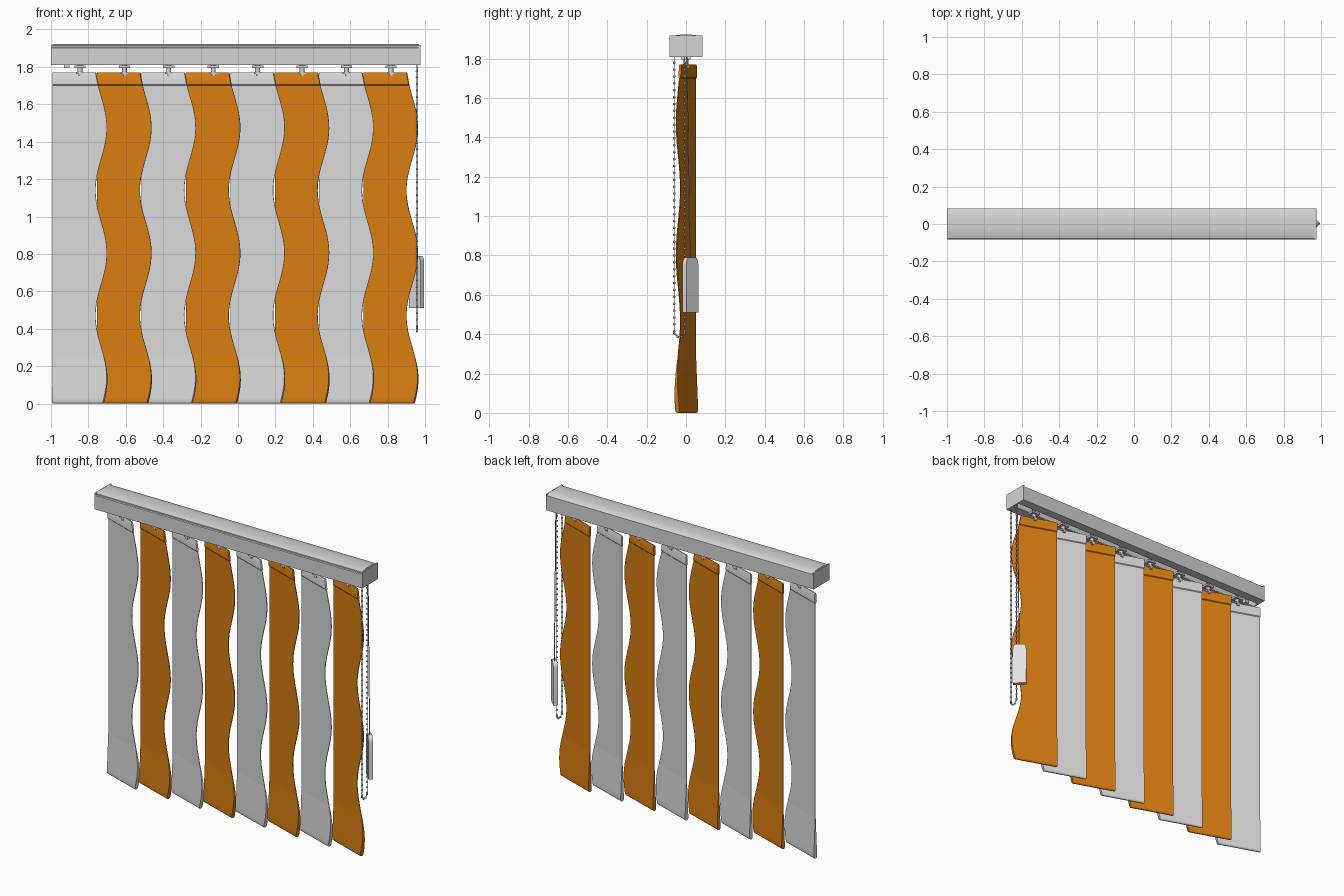
import bpy, bmesh, math
from mathutils import Vector, Matrix

if "Cube" in bpy.data.objects:
    bpy.data.objects.remove(bpy.data.objects["Cube"])


def material(name, col):
    m = bpy.data.materials.new(name)
    m.diffuse_color = (*col, 1)
    m.use_nodes = True
    m.node_tree.nodes["Principled BSDF"].inputs["Base Color"].default_value = m.diffuse_color
    return m


ORANGE = material("orange fabric", (0.70, 0.209, 0.006))
GREY = material("grey fabric", (0.70, 0.70, 0.70))
RAIL = material("rail grey", (0.66, 0.66, 0.66))
CHAIN = material("chain grey", (0.42, 0.43, 0.45))
PALE = material("pale plastic", (0.78, 0.78, 0.78))


def finish(name, bm, mat, angle=35):
    bmesh.ops.recalc_face_normals(bm, faces=bm.faces)
    me = bpy.data.meshes.new(name)
    bm.to_mesh(me)
    bm.free()
    me.materials.append(mat)
    ob = bpy.data.objects.new(name, me)
    bpy.context.collection.objects.link(ob)
    bpy.context.view_layer.objects.active = ob
    ob.select_set(True)
    bpy.ops.object.shade_smooth_by_angle(angle=math.radians(angle))
    ob.select_set(False)
    return ob


def add_box(bm, lo, hi):
    size = [b - a for a, b in zip(lo, hi)]
    mid = [(a + b) / 2 for a, b in zip(lo, hi)]
    bmesh.ops.create_cube(bm, size=1, matrix=Matrix.Translation(mid) @ Matrix.Diagonal((*size, 1)))


def add_rod(bm, a, b, r, sides=8):
    a, b = Vector(a), Vector(b)
    rot = (b - a).to_track_quat('Z', 'Y').to_matrix().to_4x4()
    bmesh.ops.create_cone(bm, cap_ends=True, segments=sides, radius1=r, radius2=r,
                          depth=(b - a).length, matrix=Matrix.Translation((a + b) / 2) @ rot)


def add_prism(bm, pts, offset):
    """Extrude a closed outline of 3D points along offset."""
    f = bm.faces.new([bm.verts.new(p) for p in pts])
    r = bmesh.ops.extrude_face_region(bm, geom=[f])
    bmesh.ops.translate(bm, vec=offset, verts=[v for v in r["geom"] if isinstance(v, bmesh.types.BMVert)])


# Head rail: open channel with a slot below and a small step along the front top
bm = bmesh.new()
outer = [(-.025, 1.81), (-.083, 1.81), (-.083, 1.902), (-.077, 1.906), (-.077, 1.914), (-.07, 1.917),
         (-.03, 1.922), (.03, 1.922), (.07, 1.917), (.083, 1.908), (.083, 1.81), (.025, 1.81)]
inner = [(.025, 1.818), (.075, 1.818), (.075, 1.9), (-.072, 1.9), (-.072, 1.818), (-.025, 1.818)]
add_prism(bm, [(-.992, y, z) for y, z in outer + inner], (1.959, 0, 0))
finish("head_rail", bm, RAIL)

# End caps
for name, x in (("left_end_cap", -1.0), ("right_end_cap", .966)):
    bm = bmesh.new()
    add_box(bm, (x, -.083, 1.81), (x + .009, .083, 1.918))
    finish(name, bm, RAIL)

# Slats: straight left edge, wavy right edge, hem pockets top and bottom
PITCH, MID = 0.2375, -0.845


def half_thickness(z):
    if z < .012:
        return .012 * math.sqrt(max(0.02, 1 - ((.012 - z) / .012) ** 2))
    if z < .27:
        return .002 + .010 * min(1, (.27 - z) / .24)
    if z > 1.70:
        return .006 if z < 1.764 else .003
    return .002


ROWS = sorted([0, .002, .006, .012, .03, .268, .27, 1.70, 1.705, 1.763, 1.77] + [.06 + i * .03 for i in range(55)])
NORMAL = Vector((.326, .945, 0))


def slat(i):
    bm = bmesh.new()
    rings = []
    for z in ROWS:
        right = -.731 + .031 * math.cos(2 * math.pi * (z - .805) / .67)
        t = NORMAL * half_thickness(z)
        ring = []
        for x, s in ((-.99, -1), (right, -1), (right, 1), (-.99, 1)):
            p = Vector((x + i * PITCH, -.345 * (x - MID), z)) + t * s
            ring.append(bm.verts.new(p))
        rings.append(ring)
    for a, b in zip(rings, rings[1:]):
        for k in range(4):
            bm.faces.new((a[k], a[(k + 1) % 4], b[(k + 1) % 4], b[k]))
    bm.faces.new(rings[0])
    bm.faces.new(rings[-1])
    finish(f"slat_{i + 1}", bm, ORANGE if i % 2 else GREY)


# Carriers: flange, stem and hook holding each slat
def carrier(i):
    x = MID + i * PITCH
    bm = bmesh.new()
    add_box(bm, (x - .03, -.022, 1.795), (x + .03, .022, 1.808))
    add_rod(bm, (x, 0, 1.765), (x, 0, 1.83), .013, 12)
    add_box(bm, (x - .02, -.014, 1.762), (x + .02, .014, 1.773))
    add_box(bm, (x - .008, -.014, 1.75), (x + .008, .014, 1.764))
    finish(f"carrier_{i + 1}", bm, RAIL)


for i in range(8):
    slat(i)
    carrier(i)

# Rail stop at the left of the channel
bm = bmesh.new()
add_box(bm, (-.93, -.015, 1.795), (-.9, .015, 1.82))
finish("rail_stop", bm, RAIL)

# Bead chain loop: two strands joined by a half circle at the bottom
CX, R, ZB = .957, .027, .412
path = [(CX, -.06, 1.815 - .035 * k) for k in range(41)]
path += [(CX, -.033 - R * math.cos(a), ZB - R * math.sin(a)) for a in (0.3, 1.2, 1.95, 2.85)]
path += [(CX, -.006, 1.815 - .035 * k) for k in reversed(range(41))]
bm = bmesh.new()
for p in path:
    bmesh.ops.create_icosphere(bm, subdivisions=1, radius=.0075, matrix=Matrix.Translation(p))
for a, b in zip(path, path[1:]):
    add_rod(bm, a, b, .0022, 5)
finish("bead_chain", bm, CHAIN, 60)

# Cord down to the weight
bm = bmesh.new()
add_rod(bm, (.957, .004, 1.815), (.957, .02, .78), .003, 6)
finish("weight_cord", bm, CHAIN)

# Weight: flat plate with rounded top, turned 45 degrees
bm = bmesh.new()
W, T = .0425, .014
outline = [(-W, .51), (W, .51)]
outline += [(W * .55 * (1 if s > 0 else -1) + .0195 * math.cos(a), .752 + .038 * math.sin(a))
            for s, angs in ((1, (0, .4, .8, 1.2, 1.57)), (-1, (1.57, 1.94, 2.34, 2.74, 3.14)))
            for a in [g for g in angs]]
d, n = Vector((-1, 1, 0)).normalized(), Vector((1, 1, 0)).normalized()
c = Vector((.955, .0225, 0))
add_prism(bm, [c + d * u - n * T + Vector((0, 0, z)) for u, z in outline], n * 2 * T)
finish("chain_weight", bm, PALE)
